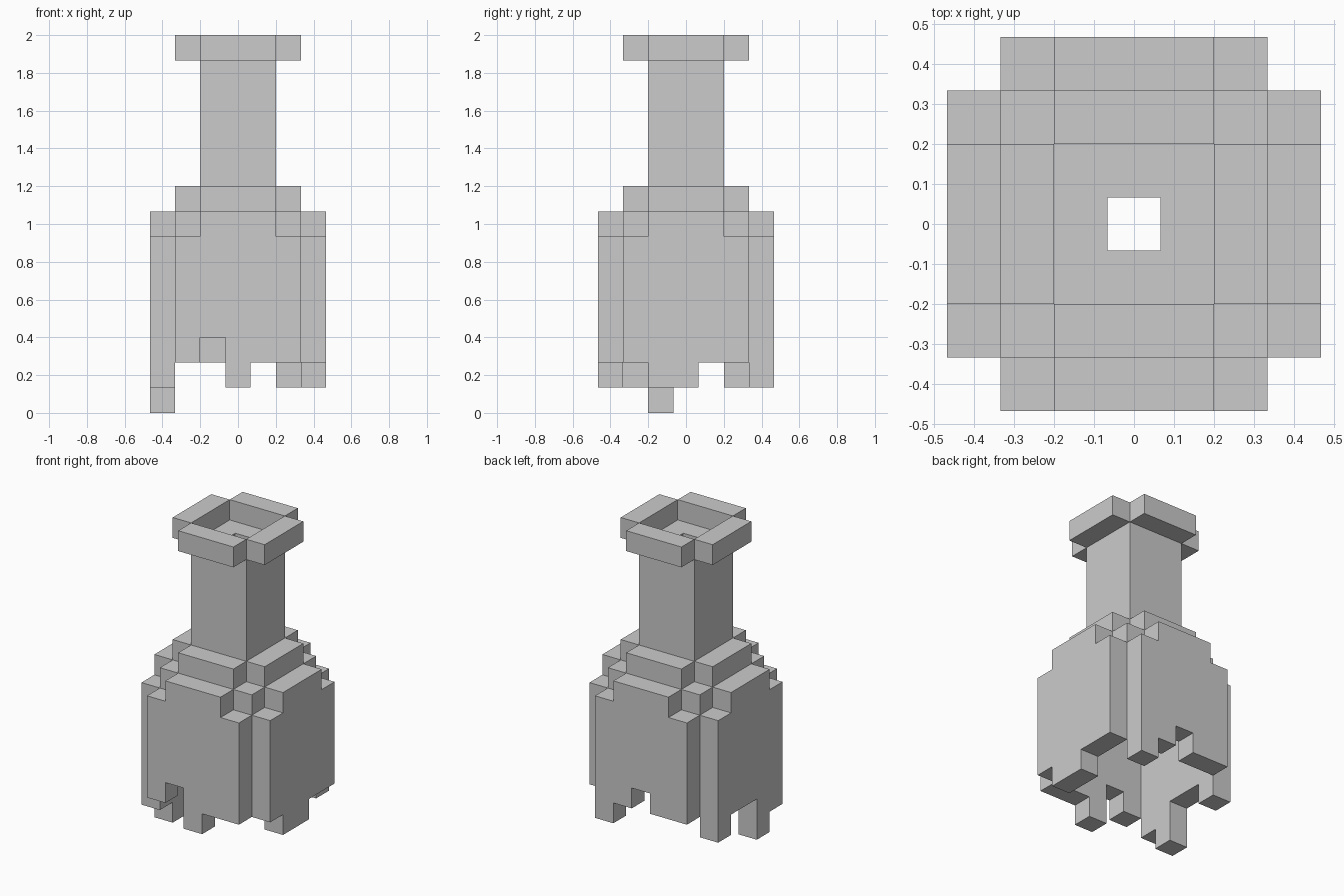
import bpy, bmesh, math
from mathutils import Vector

if "Cube" in bpy.data.objects:
    bpy.data.objects.remove(bpy.data.objects["Cube"])

U = 2 / 15  # edge length of one block


def skin(name, cells):
    """Make one object from the exposed faces of a set of (x, y, layer) blocks."""
    cells = set(cells)
    bm = bmesh.new()
    for c in cells:
        centre = Vector((c[0], c[1], c[2] + 0.5))
        for axis in range(3):
            for s in (-1, 1):
                n = Vector((0, 0, 0))
                n[axis] = s
                if tuple(int(c[i] + n[i]) for i in range(3)) in cells:
                    continue
                a = Vector((0, 0, 0))
                a[(axis + 1) % 3] = 0.5
                b = n.cross(a)
                mid = centre + n * 0.5
                corners = (mid - a - b, mid + a - b, mid + a + b, mid - a + b)
                bm.faces.new([bm.verts.new(p * U) for p in corners])
    bmesh.ops.remove_doubles(bm, verts=bm.verts, dist=1e-4)
    bmesh.ops.dissolve_limit(bm, angle_limit=math.radians(1),
                             verts=bm.verts, edges=bm.edges)
    mesh = bpy.data.meshes.new(name)
    bm.to_mesh(mesh)
    bm.free()
    obj = bpy.data.objects.new(name, mesh)
    bpy.context.collection.objects.link(obj)
    return obj


def four_sides(radius, half):
    """Four straight walls around the axis, with open corners."""
    for i in range(-half, half + 1):
        for s in (-radius, radius):
            yield (i, s)
            yield (s, i)


# lip, neck and shoulder
skin("lip", [(x, y, 14) for x, y in four_sides(2, 1)])
skin("neck", [(x, y, z) for x, y in four_sides(1, 1) for z in range(9, 14)])
skin("shoulder", [(x, y, 8) for x, y in four_sides(2, 1)])
skin("shoulder_corners", [(x, y, 7) for x in (-2, 2) for y in (-2, 2)])

# hollow body: lowest layer of each column along the four walls, from -2 to 2
front = (2, 3, 1, 2, 2)
back = (2, 2, 3, 2, 1)
left = (1, 0, 2, 2, 1)
right = (2, 1, 1, 2, 2)
body = []
for k in range(5):
    i = k - 2
    top = 8 if abs(i) < 2 else 7
    for pos, low in (((i, -3), front[k]), ((i, 3), back[k]),
                     ((-3, i), left[k]), ((3, i), right[k])):
        body += [(*pos, z) for z in range(low, top)]
skin("broken_body", body)
